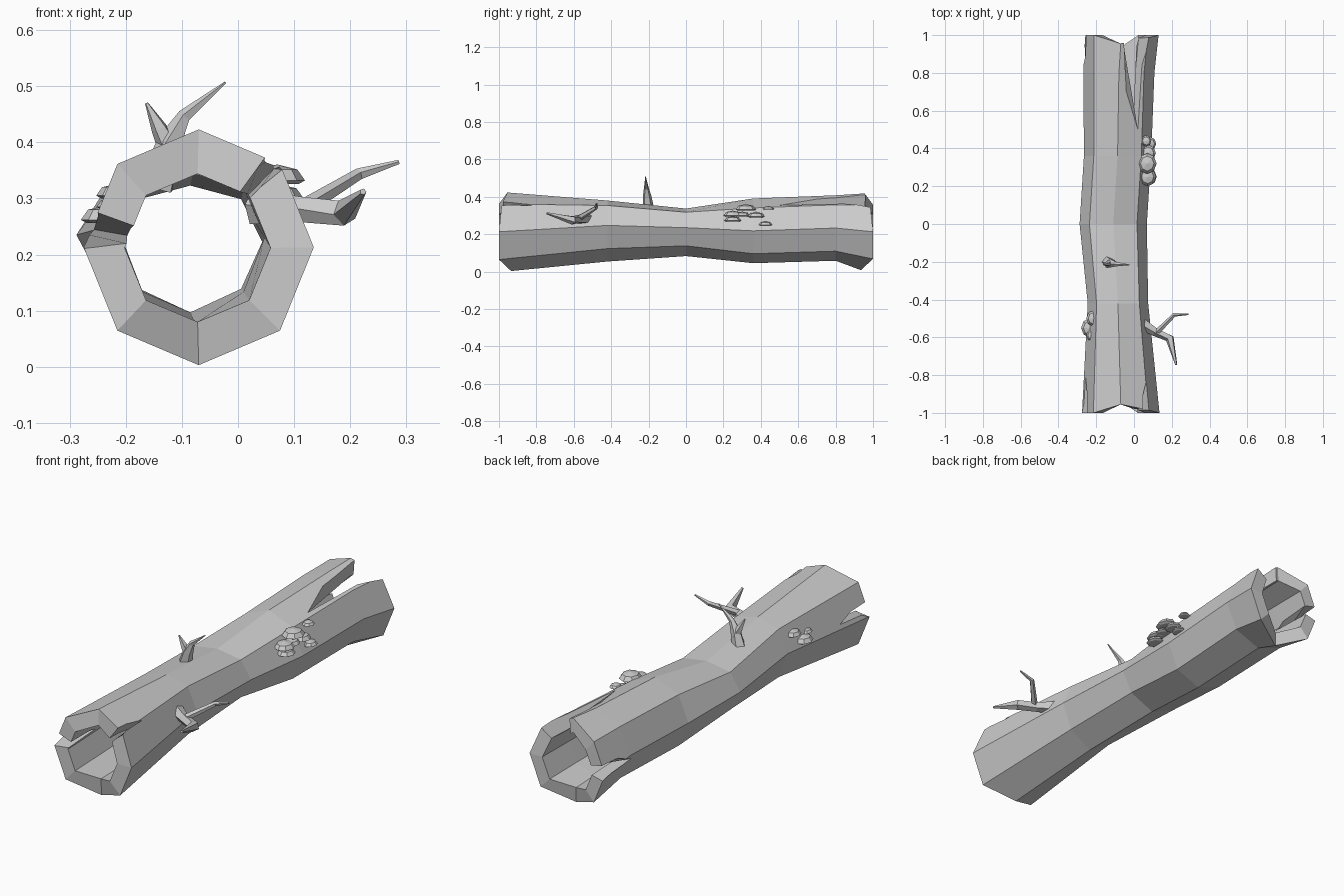
import bpy, bmesh, math
from mathutils import Vector

if "Cube" in bpy.data.objects:
    bpy.data.objects.remove(bpy.data.objects["Cube"])

def make(name, bm):
    bmesh.ops.recalc_face_normals(bm, faces=bm.faces)
    me = bpy.data.meshes.new(name)
    bm.to_mesh(me)
    bm.free()
    ob = bpy.data.objects.new(name, me)
    bpy.context.collection.objects.link(ob)
    return ob

def bridge(bm, a, b):
    n = len(a)
    for i in range(n):
        bm.faces.new((a[i], a[(i + 1) % n], b[(i + 1) % n], b[i]))

# Hollow octagonal trunk: y, centre x, centre z, radius x, radius z
outer = [(-1, -.07, .213, .205, .21), (-.42, -.085, .217, .16, .163),
         (0, -.11, .21, .178, .127), (.36, -.087, .218, .178, .173),
         (.8, -.08, .233, .188, .175), (1, -.07, .213, .2, .205)]
inner = [(-1, -.072, .212, .13, .132), (-.42, -.08, .215, .127, .13),
         (0, -.085, .21, .128, .113), (.36, -.08, .215, .13, .125),
         (.8, -.075, .215, .132, .13), (1, -.072, .212, .135, .135)]
ragged = [1, .985, .955, 1, 1, 1, .935, 1]   # how far each corner reaches at the ends
side_z = {-.42: .03, 0: .025}                # drift of the side corners

def ring(bm, s, drift):
    y, cx, cz, rx, rz = s
    vs = []
    for k in range(8):
        a = k * math.pi / 4
        yy = y * ragged[k] if abs(y) == 1 else y
        dz = side_z.get(y, 0) * drift * abs(math.cos(a))
        vs.append(bm.verts.new((cx + rx * math.cos(a), yy, cz + rz * math.sin(a) + dz)))
    return vs

bm = bmesh.new()
o = [ring(bm, s, 1) for s in outer]
n = [ring(bm, s, .5) for s in inner]
for shell in (o, n):
    for a, b in zip(shell, shell[1:]):
        bridge(bm, a, b)
bridge(bm, o[0], n[0])
bridge(bm, o[-1], n[-1])
log = make("hollow_log", bm)

# Wedge-shaped splits: tip angle, tip y, end angles, end y
def split(ta, ty, a0, a1, ey):
    bm = bmesh.new()
    rows = []
    for r in (.06, .4):
        row = []
        for a, y in ((ta, ty), (a0, ey), (a1, ey)):
            a = math.radians(a)
            row.append(bm.verts.new((-.072 + r * math.cos(a), y, .212 + r * math.sin(a))))
        rows.append(row)
        bm.faces.new(row)
    bridge(bm, *rows)
    cutter = make("split_cutter", bm)
    cutter.hide_render = True
    m = log.modifiers.new("split", 'BOOLEAN')
    m.operation = 'DIFFERENCE'
    m.solver = 'EXACT'
    m.object = cutter
    bpy.context.view_layer.objects.active = log
    bpy.ops.object.modifier_apply(modifier=m.name)
    bpy.data.objects.remove(cutter)

split(57, .5, 86, 36, 1.06)
split(182, .78, 166, 194, 1.05)
split(170, -.8, 160, 187, -1.05)
split(46, -.82, 54, 39, -1.05)

# Broken branches: tapered five-sided tubes along (x, y, z, radius)
def branch(name, pts):
    bm = bmesh.new()
    P = [Vector(p[:3]) for p in pts]
    rings = []
    for i, p in enumerate(P):
        d = (P[min(i + 1, len(P) - 1)] - P[max(i - 1, 0)]).normalized()
        u = d.cross(Vector((.1, 1, .2))).normalized()
        v = d.cross(u)
        rings.append([bm.verts.new(p + pts[i][3] * (u * math.cos(k * math.tau / 5) + v * math.sin(k * math.tau / 5)))
                      for k in range(5)])
    for a, b in zip(rings, rings[1:]):
        bridge(bm, a, b)
    bm.faces.new(rings[0])
    bm.faces.new(rings[-1])
    return make(name, bm)

branch("side_branch", [(.03, -.52, .285, .034), (.11, -.57, .28, .024), (.19, -.605, .275, .024), (.223, -.745, .312, .006)])
branch("side_twig", [(.12, -.575, .285, .016), (.215, -.48, .343, .011), (.287, -.478, .365, .004)])
branch("top_branch", [(-.145, -.2, .32, .034), (-.12, -.208, .40, .024), (-.095, -.212, .447, .013), (-.022, -.216, .507, .002)])
branch("top_twig", [(-.12, -.205, .385, .022), (-.14, -.21, .425, .015), (-.163, -.215, .47, .003)])

# Bracket fungus: flat-bottomed low-poly domes
def fungus(x, y, z, r):
    bm = bmesh.new()
    rows = []
    for f, h in ((.75, -.12), (1, 0), (.72, .36)):
        rows.append([bm.verts.new((x + r * f * .9 * math.cos(k * math.tau / 8), y + r * f * math.sin(k * math.tau / 8), z + r * h))
                     for k in range(8)])
    for a, b in zip(rows, rows[1:]):
        bridge(bm, a, b)
    bm.faces.new(rows[0])
    top = bm.verts.new((x, y, z + r * .52))
    for k in range(8):
        bm.faces.new((rows[2][k], rows[2][(k + 1) % 8], top))
    make("bracket_fungus", bm)

for f in ((.07, .32, .332, .055), (.072, .25, .30, .05), (.08, .25, .272, .045),
          (.075, .375, .295, .045), (.075, .30, .30, .04), (.085, .425, .25, .036), (.065, .44, .335, .03),
          (-.215, -.5, .305, .042), (-.235, -.55, .262, .05), (-.225, -.59, .285, .03)):
    fungus(*f)
